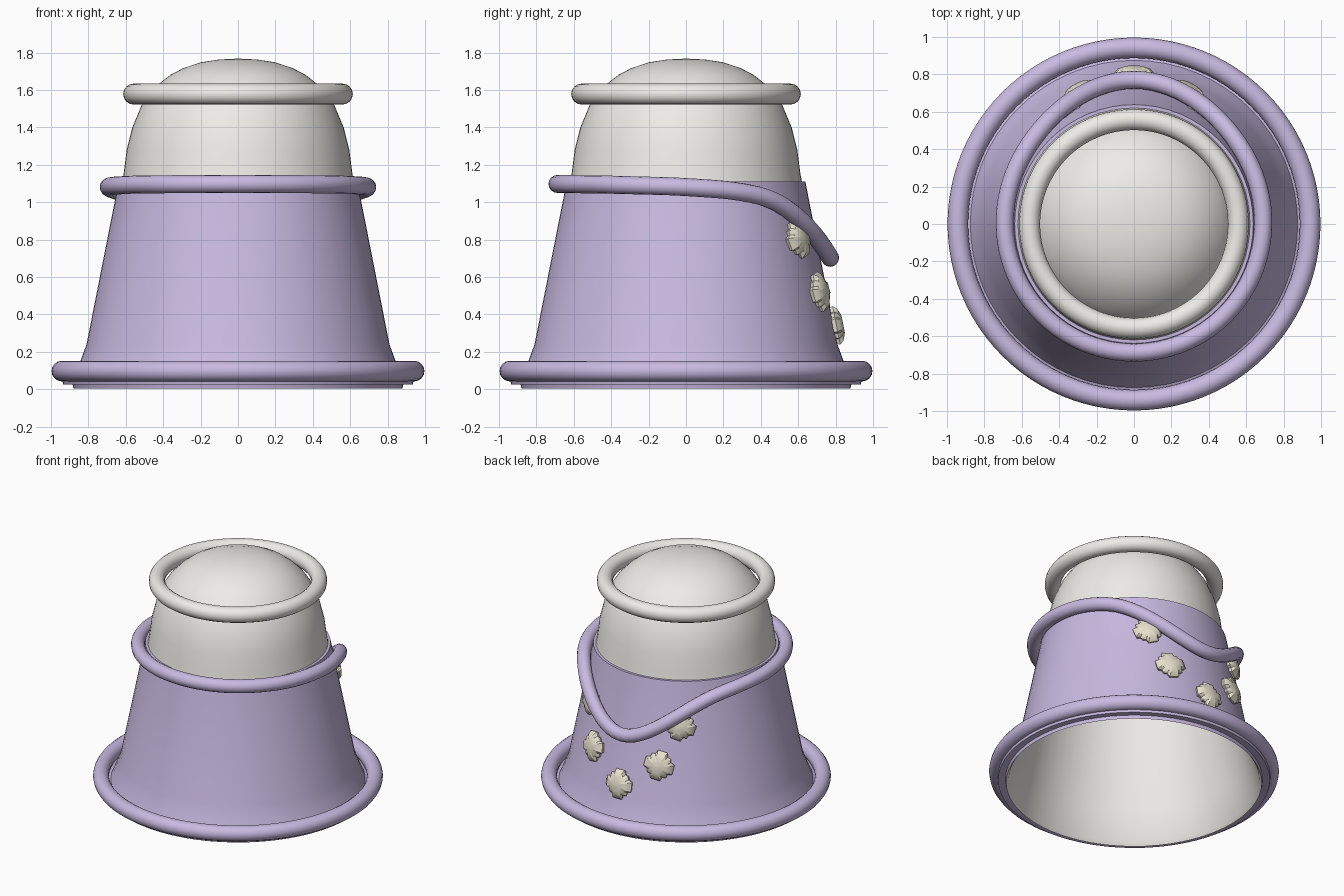
import bpy, bmesh, math
from mathutils import Vector, Matrix

if "Cube" in bpy.data.objects:
    bpy.data.objects.remove(bpy.data.objects["Cube"])


def mat(name, c):
    m = bpy.data.materials.new(name)
    m.diffuse_color = (*c, 1)
    m.use_nodes = True
    m.node_tree.nodes["Principled BSDF"].inputs["Base Color"].default_value = m.diffuse_color
    return m


LILAC = mat("lilac", (0.58, 0.49, 0.75))
WHITE = mat("off_white", (0.85, 0.84, 0.80))
CREAM = mat("cream", (0.80, 0.75, 0.62))


def make(name, bm, material, angle=35):
    bmesh.ops.recalc_face_normals(bm, faces=bm.faces)
    me = bpy.data.meshes.new(name)
    bm.to_mesh(me)
    bm.free()
    ob = bpy.data.objects.new(name, me)
    bpy.context.collection.objects.link(ob)
    me.materials.append(material)
    bpy.ops.object.select_all(action='DESELECT')
    ob.select_set(True)
    bpy.context.view_layer.objects.active = ob
    if angle:
        bpy.ops.object.shade_smooth_by_angle(angle=math.radians(angle))
    return ob


def lathe(name, prof, material, n=64):
    bm = bmesh.new()
    vs = [bm.verts.new((r, 0, z)) for r, z in prof]
    es = [bm.edges.new(p) for p in zip(vs, vs[1:])]
    bmesh.ops.spin(bm, geom=vs + es, axis=(0, 0, 1), cent=(0, 0, 0),
                   angle=math.tau, steps=n, use_merge=True)
    bmesh.ops.remove_doubles(bm, verts=bm.verts, dist=1e-4)
    return make(name, bm, material)


def tube(name, path, radius, material, n=96, k=16):
    """Closed tube; path(angle from the back) gives ring radius and height."""
    pts = []
    for i in range(n):
        a = math.tau * i / n
        r, z = path(a)
        pts.append(Vector((r * math.sin(a), r * math.cos(a), z)))
    bm = bmesh.new()
    rings = []
    for i, p in enumerate(pts):
        t = (pts[(i + 1) % n] - pts[i - 1]).normalized()
        out = Vector((p.x, p.y, 0))
        out = (out - t * out.dot(t)).normalized()
        up = t.cross(out)
        rings.append([bm.verts.new(p + radius * (out * math.cos(b) + up * math.sin(b)))
                      for b in (math.tau * j / k for j in range(k))])
    for i in range(n):
        A, B = rings[i], rings[(i + 1) % n]
        for j in range(k):
            bm.faces.new((A[j], A[(j + 1) % k], B[(j + 1) % k], B[j]))
    return make(name, bm, material, 60)


# Hollow inner body with domed top
lathe("inner_body", [(0.88, 0.005), (0.862, 0.03), (0.795, 0.24), (0.632, 1.05), (0.612, 1.15),
                     (0.595, 1.28), (0.565, 1.4), (0.515, 1.52), (0.475, 1.58), (0.42, 1.635),
                     (0.36, 1.682), (0.29, 1.718), (0.2, 1.748), (0.1, 1.763), (0, 1.768)], WHITE)
# Outer sleeve with flared hem
lathe("sleeve", [(0.88, 0.005), (0.885, 0.03), (0.935, 0.025), (0.94, 0.05), (0.875, 0.075),
                 (0.843, 0.15), (0.81, 0.24), (0.65, 1.05), (0.638, 1.11), (0.615, 1.11)], LILAC)

# Rings around base and crown
tube("base_ring", lambda a: (0.942, 0.097), 0.055, LILAC)
tube("crown_ring", lambda a: (0.558, 1.578), 0.056, WHITE)

# Collar dipping at the back: (degrees from back, height)
DIP = [(0, 0.69), (10, 0.725), (20, 0.80), (30, 0.885), (42, 0.975), (53, 1.03),
       (70, 1.065), (95, 1.085), (130, 1.095), (180, 1.098)]


def collar(a):
    d = math.degrees(a)
    d = min(d, 360 - d)

    def lin(x):
        x = abs(x)
        x = 360 - x if x > 180 else x
        for (a0, z0), (a1, z1) in zip(DIP, DIP[1:]):
            if x <= a1:
                return z0 + (z1 - z0) * (x - a0) / (a1 - a0)
        return DIP[-1][1]
    z = sum(lin(d + s) for s in (-6, -3, 0, 3, 6)) / 5
    return 0.687 + (1.1 - z) * 0.21, z


tube("collar_ring", collar, 0.048, LILAC)

# Faceted studs in a V below the dip
OUTLINE = [(0.105, 0.035), (0.075, 0.045), (0.07, 0.07), (0.045, 0.075), (0.035, 0.105)]


def stud(i, ang, z):
    bm = bmesh.new()
    flat = []
    for q in range(4):
        c, s = math.cos(q * math.pi / 2), math.sin(q * math.pi / 2)
        flat += [(x * c - y * s, x * s + y * c) for x, y in OUTLINE]
    levels = [[bm.verts.new((x * f, y * f, h)) for x, y in flat]
              for f, h in ((0.85, -0.03), (1, 0.008), (0.82, 0.03), (0.45, 0.045))]
    n = len(flat)
    for A, B in zip(levels, levels[1:]):
        for j in range(n):
            bm.faces.new((A[j], A[(j + 1) % n], B[(j + 1) % n], B[j]))
    bm.faces.new(levels[0])
    bm.faces.new(levels[-1])
    ob = make(f"stud_{i}", bm, CREAM, 30)
    r = 0.65 + (1.05 - z) * 0.1975 + 0.006
    a = math.radians(ang)
    out = Vector((math.sin(a), math.cos(a), 0.2)).normalized()
    side = Vector((math.cos(a), -math.sin(a), 0))
    up = out.cross(side)
    m = Matrix((side, up, out)).transposed().to_4x4()
    ob.matrix_world = (Matrix.Translation((r * math.sin(a), r * math.cos(a), z)) @ m
                       @ Matrix.Rotation(math.radians(ang * 0.6), 4, 'Z'))


for i, (ang, z) in enumerate([(0, 0.34), (21, 0.52), (-21, 0.52), (32, 0.805), (-32, 0.805)]):
    stud(i + 1, ang, z)
